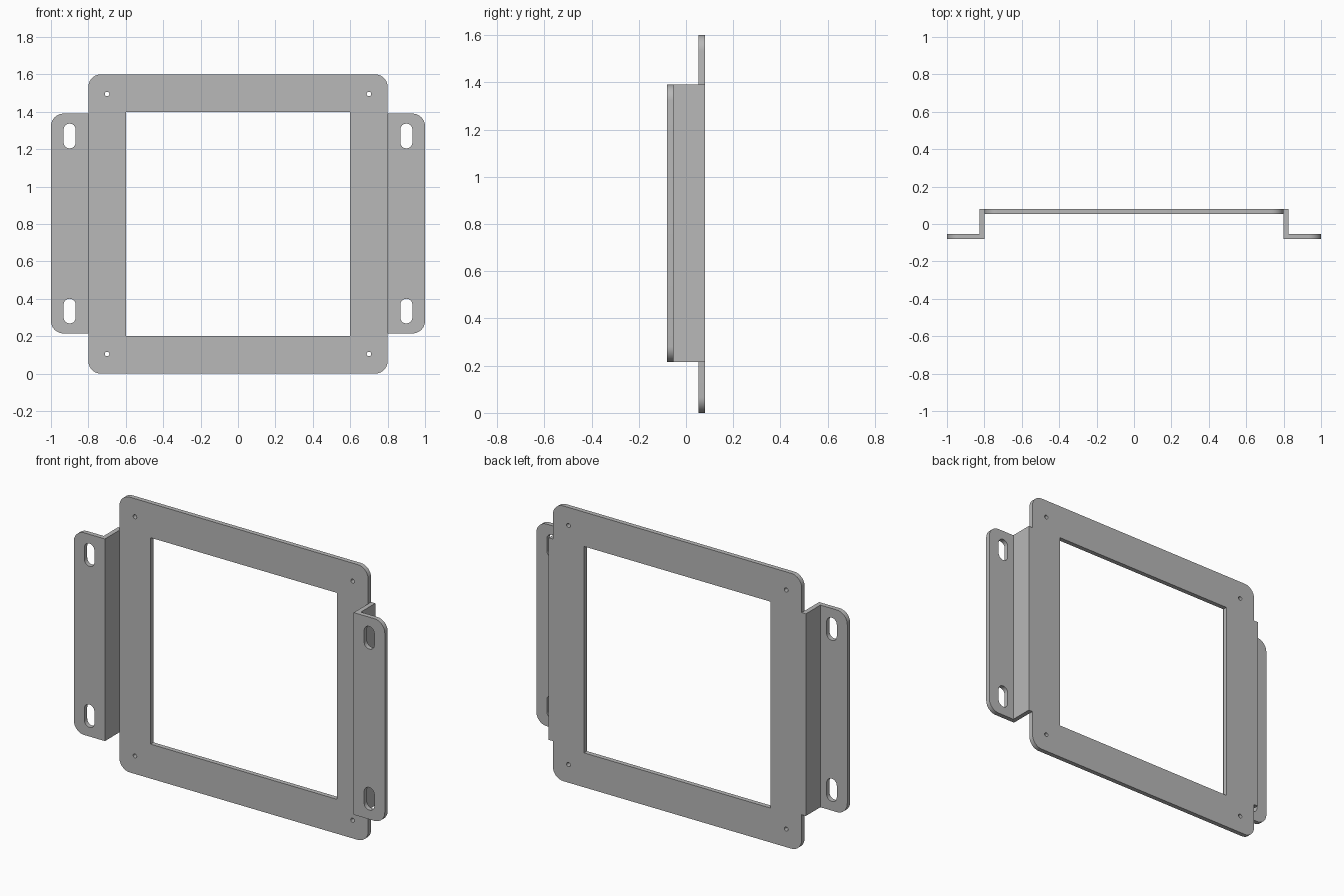
import bpy, bmesh, math
from mathutils import Vector

cube = bpy.data.objects.get("Cube")
if cube:
    bpy.data.objects.remove(cube, do_unlink=True)

THICK = 0.027
BACK = 0.08            # rear face of the frame, front face of the flanges is -BACK
LOW, HIGH = 0.215, 1.39
MIDDLE = (LOW + HIGH) / 2

steel = bpy.data.materials.new("grey_steel")
steel.use_nodes = True
grey = (0.48, 0.48, 0.48, 1)
steel.diffuse_color = grey
shader = next(n for n in steel.node_tree.nodes if n.type == "BSDF_PRINCIPLED")
shader.inputs["Base Color"].default_value = grey


def rounded(x0, x1, z0, z1, radii, steps=10):
    """Rectangle outline; radii run top right, top left, bottom left, bottom right."""
    corners = [(x1, z1, -1, -1), (x0, z1, 1, -1), (x0, z0, 1, 1), (x1, z0, -1, 1)]
    points = []
    for i, ((x, z, sx, sz), r) in enumerate(zip(corners, radii)):
        if r == 0:
            points.append((x, z))
            continue
        for k in range(steps + 1):
            a = (i + k / steps) * math.pi / 2
            points.append((x + sx * r + r * math.cos(a), z + sz * r + r * math.sin(a)))
    return points


def circle(x, z, r, sides=20):
    return [(x + r * math.cos(math.tau * k / sides), z + r * math.sin(math.tau * k / sides))
            for k in range(sides)]


def sheet(name, outlines, y0, y1):
    """Flat plate between y0 and y1; the first outline is the rim, the rest are holes."""
    bm = bmesh.new()
    for outline in outlines:
        verts = [bm.verts.new((x, y0, z)) for x, z in outline]
        for a, b in zip(verts, verts[1:] + verts[:1]):
            bm.edges.new((a, b))
    bmesh.ops.triangle_fill(bm, edges=bm.edges[:], use_beauty=True, use_dissolve=False)
    result = bmesh.ops.extrude_face_region(bm, geom=bm.faces[:], use_keep_orig=True)
    moved = [g for g in result["geom"] if isinstance(g, bmesh.types.BMVert)]
    bmesh.ops.translate(bm, verts=moved, vec=Vector((0, y1 - y0, 0)))
    bmesh.ops.recalc_face_normals(bm, faces=bm.faces[:])
    mesh = bpy.data.meshes.new(name)
    bm.to_mesh(mesh)
    bm.free()
    mesh.materials.append(steel)
    obj = bpy.data.objects.new(name, mesh)
    bpy.context.collection.objects.link(obj)
    bpy.ops.object.select_all(action="DESELECT")
    obj.select_set(True)
    bpy.context.view_layer.objects.active = obj
    bpy.ops.object.shade_smooth_by_angle(angle=math.radians(30))
    return obj


# Square frame with window and four small screw holes
screws = [circle(x, z, 0.012) for x in (-0.7, 0.7) for z in (0.105, 1.495)]
window = rounded(-0.6, 0.6, 0.2, 1.4, (0, 0, 0, 0))
sheet("frame_plate", [rounded(-0.8, 0.8, 0, 1.6, [0.067] * 4), window] + screws,
      BACK - THICK, BACK)

# Stepped brackets: mounting flange with two slots, and the web joining it to the frame
for side, s in (("left", 1), ("right", -1)):
    x0, x1 = sorted((s * 0.8, s))
    radii = (0.067, 0, 0, 0.067) if s > 0 else (0, 0.067, 0.067, 0)
    slots = [rounded(s * 0.9 - 0.0325, s * 0.9 + 0.0325, z - 0.066, z + 0.066, [0.0324] * 4)
             for z in (MIDDLE - 0.468, MIDDLE + 0.468)]
    sheet(side + "_flange", [rounded(x0, x1, LOW, HIGH, radii)] + slots,
          -BACK, THICK - BACK)
    w0, w1 = sorted((s * 0.8, s * (0.8 + THICK)))
    sheet(side + "_web", [rounded(w0, w1, LOW, HIGH, (0, 0, 0, 0))], THICK - BACK, BACK)
